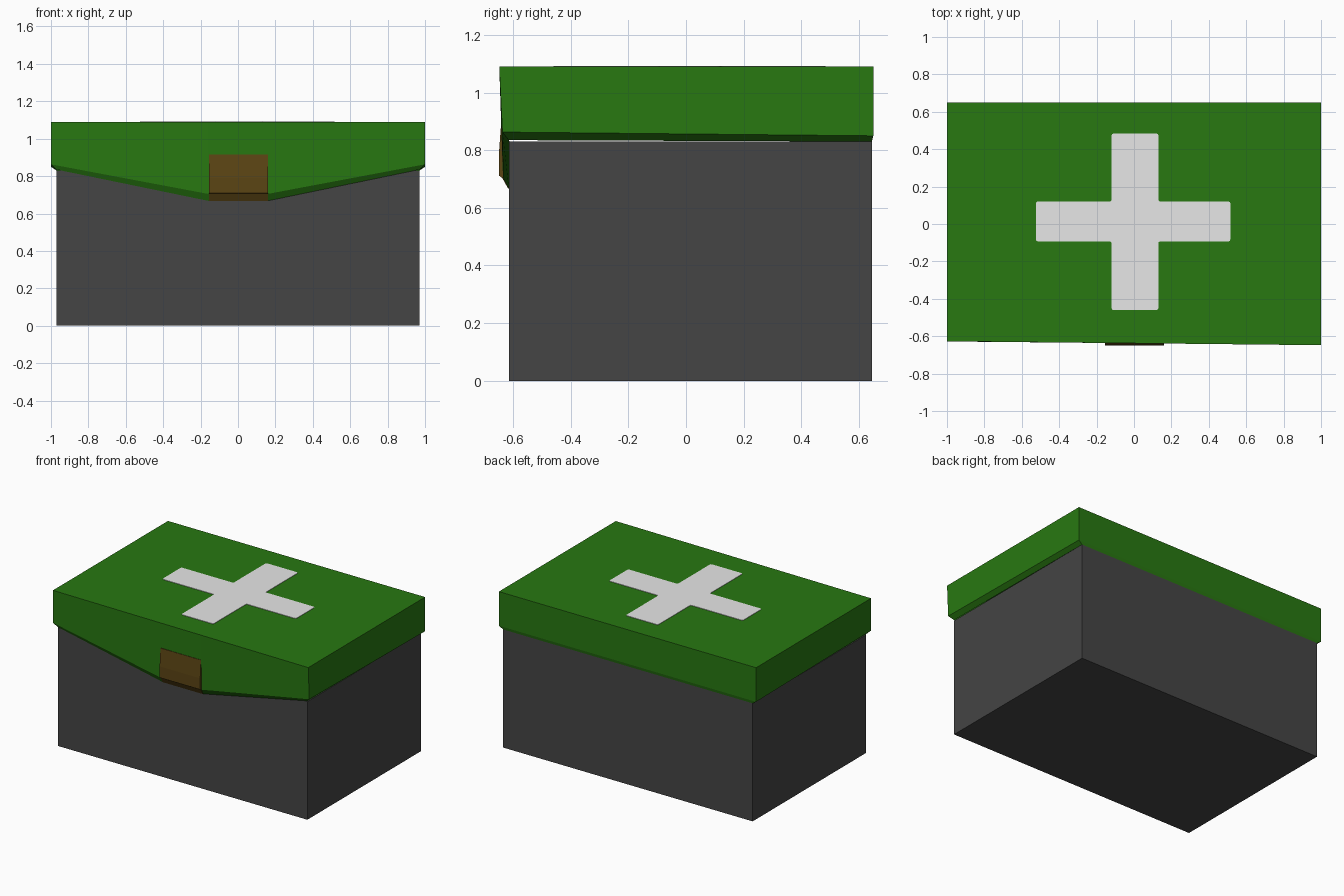
import bpy, bmesh

if "Cube" in bpy.data.objects:
    bpy.data.objects.remove(bpy.data.objects["Cube"])


def material(name, rgb):
    m = bpy.data.materials.new(name)
    m.diffuse_color = (*rgb, 1)
    m.use_nodes = True
    m.node_tree.nodes["Principled BSDF"].inputs["Base Color"].default_value = m.diffuse_color
    return m


grey = material("dark_grey", (0.059, 0.059, 0.059))
green = material("green", (0.021, 0.188, 0.0056))
brown = material("brown", (0.106, 0.059, 0.007))
white = material("white", (0.8, 0.8, 0.8))


def loft(name, rings, mat, cap_start=True, cap_end=True, round_corners=0):
    """Join equal-length rings of points with quads and cap the ends."""
    bm = bmesh.new()
    vs = [[bm.verts.new(p) for p in ring] for ring in rings]
    n = len(rings[0])
    for a, b in zip(vs, vs[1:]):
        for i in range(n):
            j = (i + 1) % n
            bm.faces.new((a[i], a[j], b[j], b[i]))
    if cap_start:
        bm.faces.new(vs[0][::-1])
    if cap_end:
        bm.faces.new(vs[-1])
    if round_corners:
        edges = [e for e in bm.edges
                 if abs(e.verts[0].co.z - e.verts[1].co.z) > 0.001]
        bmesh.ops.bevel(bm, geom=edges, offset=round_corners, segments=2,
                        profile=0.5, affect='EDGES')
    bmesh.ops.recalc_face_normals(bm, faces=bm.faces)
    me = bpy.data.meshes.new(name)
    bm.to_mesh(me)
    bm.free()
    me.materials.append(mat)
    ob = bpy.data.objects.new(name, me)
    bpy.context.collection.objects.link(ob)
    return ob


# Box body
base = [(-0.97, -0.615), (0.97, -0.615), (0.97, 0.645), (-0.97, 0.645)]
loft("box_body", [[(x, y, z) for x, y in base] for z in (0, 0.83)], grey)

# Lid: inner lower rim, outer lower rim, top; the front dips to a flat middle
inner = [(-0.97, -0.615, 0.835), (-0.16, -0.615, 0.668),
         (0.16, -0.615, 0.668), (0.97, -0.615, 0.835),
         (0.97, 0.645, 0.83), (-0.97, 0.645, 0.83)]
outer = [(-1, -0.628, 0.863), (-0.16, -0.635, 0.705),
         (0.16, -0.635, 0.705), (1, -0.637, 0.863),
         (1, 0.65, 0.85), (-1, 0.65, 0.85)]
top = [(-1, -0.627, 1.09), (-0.16, -0.636, 1.09),
       (0.16, -0.639, 1.09), (1, -0.648, 1.09),
       (1, 0.65, 1.09), (-1, 0.65, 1.09)]
loft("lid", [inner, outer, top], green, cap_start=False)

# Clasp: side profile (y, z) carried across the front middle
clasp = [(-0.62, 0.915), (-0.640, 0.915), (-0.649, 0.79), (-0.648, 0.711),
         (-0.638, 0.704), (-0.617, 0.667), (-0.60, 0.667)]
loft("clasp", [[(x, y, z) for y, z in clasp] for x in (-0.155, 0.16)], brown)

# White cross plate on the lid
x0, x1, x2, x3 = -0.525, -0.12, 0.13, 0.515
y0, y1, y2, y3 = -0.46, -0.093, 0.12, 0.484
cross = [(x1, y0), (x2, y0), (x2, y1), (x3, y1), (x3, y2), (x2, y2),
         (x2, y3), (x1, y3), (x1, y2), (x0, y2), (x0, y1), (x1, y1)]
loft("lid_cross", [[(x, y, z) for x, y in cross] for z in (1.087, 1.093)],
     white, round_corners=0.01)
